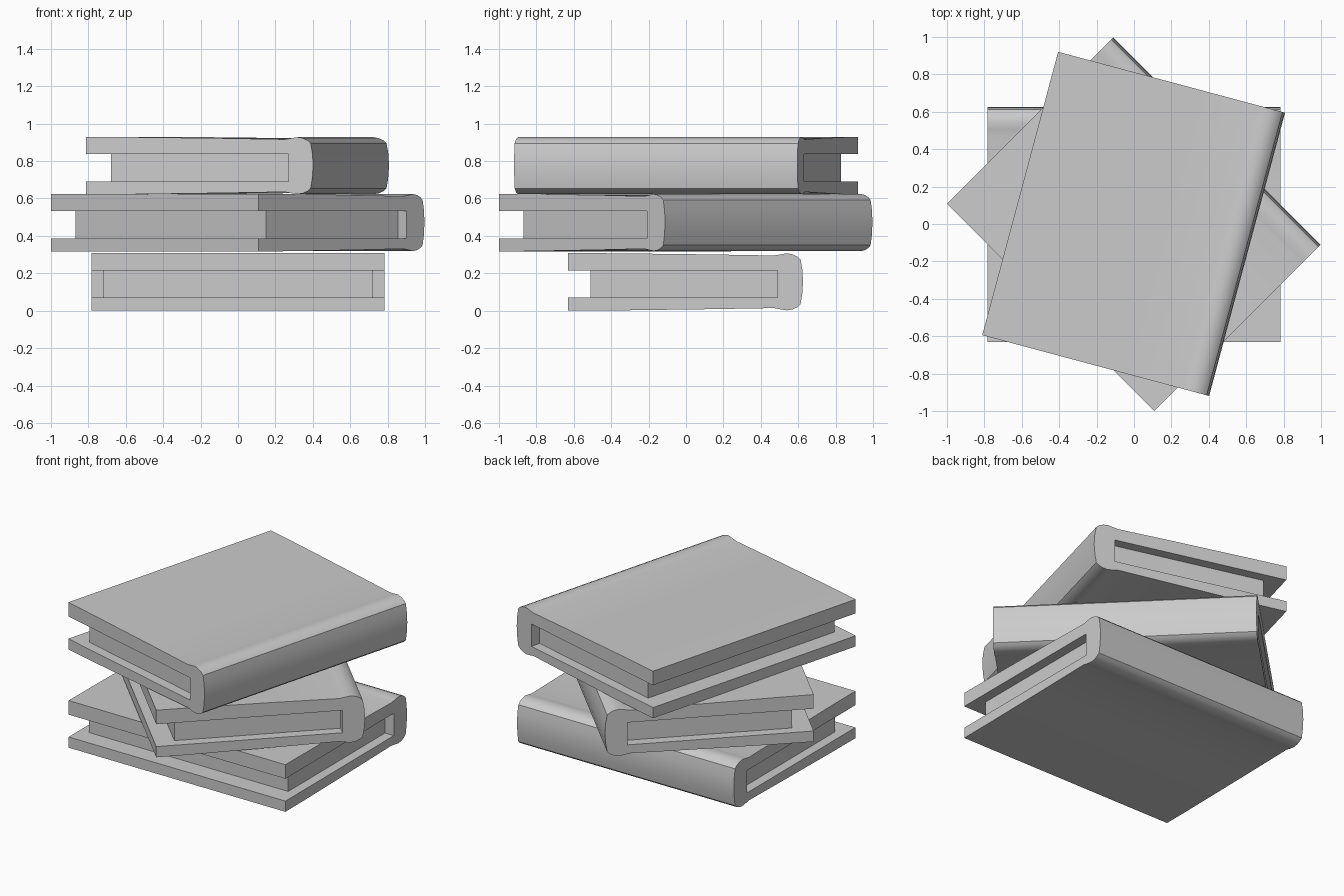
import bpy, bmesh
from math import radians

if "Cube" in bpy.data.objects:
    bpy.data.objects.remove(bpy.data.objects["Cube"])

# Cover cross-section (y, z): outer shell round the spine, then the page slot
COVER = [(-0.63, 0.0), (-0.40, 0.001), (0.12, 0.008), (0.47, 0.014),
         (0.505, 0.007), (0.54, 0.002), (0.57, 0.007), (0.595, 0.018),
         (0.612, 0.033), (0.621, 0.085), (0.626, 0.155), (0.622, 0.22),
         (0.612, 0.274), (0.595, 0.290), (0.57, 0.301), (0.54, 0.307),
         (0.505, 0.301), (0.47, 0.295), (0.12, 0.301), (-0.40, 0.307),
         (-0.63, 0.308),
         (-0.63, 0.216), (0.49, 0.216), (0.49, 0.070), (-0.63, 0.070)]
# Page block cross-section
PAGES = [(-0.51, 0.070), (0.49, 0.070), (0.49, 0.216), (-0.51, 0.216)]


def extrude_profile(name, profile, half_length, z, turn):
    """Extrude a (y, z) profile along x, then turn and lift the part."""
    bm = bmesh.new()
    face = bm.faces.new([bm.verts.new((-half_length, y, h)) for y, h in profile])
    out = bmesh.ops.extrude_face_region(bm, geom=[face], use_keep_orig=True)
    moved = [v for v in out["geom"] if isinstance(v, bmesh.types.BMVert)]
    bmesh.ops.translate(bm, verts=moved, vec=(2 * half_length, 0, 0))
    bmesh.ops.recalc_face_normals(bm, faces=bm.faces)
    mesh = bpy.data.meshes.new(name)
    bm.to_mesh(mesh)
    bm.free()
    ob = bpy.data.objects.new(name, mesh)
    bpy.context.collection.objects.link(ob)
    ob.location.z = z
    ob.rotation_euler.z = radians(turn)
    bpy.ops.object.select_all(action='DESELECT')
    ob.select_set(True)
    bpy.context.view_layer.objects.active = ob
    bpy.ops.object.shade_smooth_by_angle(angle=radians(35))
    return ob


# Three identical books, stacked and twisted
for label, z, turn in (("bottom", 0.0, 0), ("middle", 0.317, -45), ("top", 0.621, -105)):
    extrude_profile(label + "_book_cover", COVER, 0.784, z, turn)
    extrude_profile(label + "_book_pages", PAGES, 0.72, z, turn)
